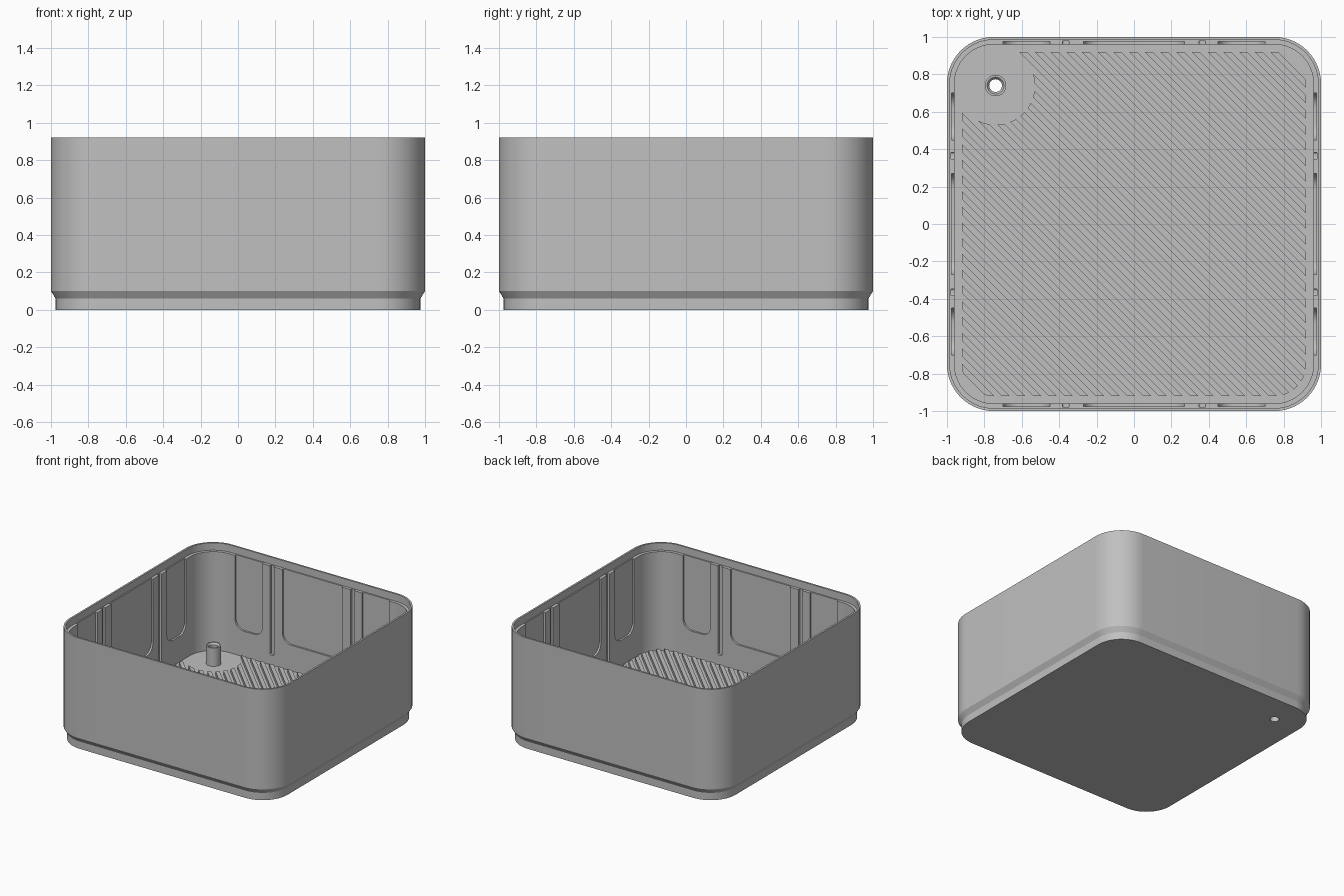
import bpy, bmesh, math
from mathutils import Matrix, Vector

if "Cube" in bpy.data.objects:
    bpy.data.objects.remove(bpy.data.objects["Cube"])

grey = bpy.data.materials.new("plain grey")
grey.use_nodes = True
COLOUR = (0.53, 0.53, 0.53, 1)
grey.diffuse_color = COLOUR
grey.node_tree.nodes["Principled BSDF"].inputs["Base Color"].default_value = COLOUR

FLOOR, LEDGE, TOP = 0.05, 0.86, 0.92
INNER = 0.96
DRAIN = Vector((-0.74, 0.74, 0))


def finish(name, bm):
    bmesh.ops.recalc_face_normals(bm, faces=bm.faces)
    mesh = bpy.data.meshes.new(name)
    bm.to_mesh(mesh)
    bm.free()
    mesh.materials.append(grey)
    obj = bpy.data.objects.new(name, mesh)
    bpy.context.collection.objects.link(obj)
    return obj


def select(obj):
    bpy.ops.object.select_all(action='DESELECT')
    obj.select_set(True)
    bpy.context.view_layer.objects.active = obj


def smooth(obj):
    select(obj)
    bpy.ops.object.shade_smooth_by_angle(angle=math.radians(25))


def boolean(obj, cutter, operation):
    select(obj)
    mod = obj.modifiers.new("cut", 'BOOLEAN')
    mod.object, mod.operation, mod.solver = cutter, operation, 'EXACT'
    bpy.ops.object.modifier_apply(modifier=mod.name)
    bpy.data.objects.remove(cutter)


def rounded_square(half, z, steps=14):
    """Points round a square whose corner arcs share fixed centres."""
    c, pts = 0.75, []
    for k, (sx, sy) in enumerate([(1, 1), (-1, 1), (-1, -1), (1, -1)]):
        for i in range(steps + 1):
            a = (k + i / steps) * math.pi / 2
            r = half - c
            pts.append((sx * c + r * math.cos(a), sy * c + r * math.sin(a), z))
    return pts


def loft(bm, loops, caps=True, closed=False):
    """Bridge matching loops of points into a skin."""
    rings = [[bm.verts.new(p) for p in loop] for loop in loops]
    pairs = list(zip(rings, rings[1:]))
    if closed:
        pairs.append((rings[-1], rings[0]))
    for a, b in pairs:
        for i in range(len(a)):
            j = (i + 1) % len(a)
            bm.faces.new((a[i], a[j], b[j], b[i]))
    if caps:
        bm.faces.new(rings[0])
        bm.faces.new(rings[-1])


def circle(radius, z, n=40):
    return [DRAIN + Vector((radius * math.cos(t), radius * math.sin(t), z))
            for t in (2 * math.pi * i / n for i in range(n))]


def wall_pocket(bm, x0, x1, z0, radius, depth, turn):
    """A slab with rounded lower corners that sinks into a wall's inner face."""
    z1 = LEDGE + 0.03
    outline = [(x1, z1), (x0, z1)]
    for cx, start in ((x0 + radius, math.pi), (x1 - radius, 1.5 * math.pi)):
        for i in range(9):
            a = start + i / 8 * math.pi / 2
            outline.append((cx + radius * math.cos(a), z0 + radius + radius * math.sin(a)))
    rot = Matrix.Rotation(turn, 3, 'Z')
    loft(bm, [[rot @ Vector((x, y, z)) for x, z in outline]
              for y in (INNER - 0.04, INNER + depth)])


# Box shell: stepped foot, straight walls, rebated rim and solid floor
profile = [(0.975, 0), (0.975, 0.06), (1, 0.1), (1, TOP), (0.985, TOP),
           (0.985, LEDGE), (INNER, LEDGE), (INNER, FLOOR)]
bm = bmesh.new()
loft(bm, [rounded_square(h, z) for h, z in profile])
box = finish("box_shell", bm)

# Shallow wall panels and narrow slots, repeated on the four walls
bm = bmesh.new()
for side in range(4):
    turn = side * math.pi / 2
    wall_pocket(bm, -0.27, 0.27, 0.26, 0.08, 0.015, turn)
    for s in (-1, 1):
        a, b = sorted((s * 0.45, s * 0.7))
        wall_pocket(bm, a, b, 0.26, 0.08, 0.015, turn)
        wall_pocket(bm, s * 0.365 - 0.017, s * 0.365 + 0.017, 0.13, 0.01, 0.019, turn)
# Drain hole through the floor
loft(bm, [circle(0.034, -0.1), circle(0.034, 0.3)])
boolean(box, finish("cutter", bm), 'DIFFERENCE')
smooth(box)

# Drain pipe with a chamfered mouth
bm = bmesh.new()
pipe = [(0.057, 0.04), (0.057, 0.2), (0.045, 0.2), (0.034, 0.185), (0.034, 0.04)]
loft(bm, [circle(r, z) for r, z in pipe], caps=False, closed=True)
smooth(finish("drain_pipe", bm))

# Diagonal floor ribs, trimmed to the floor outline and cleared round the drain
PITCH, WIDTH = 0.084, 0.043
bm = bmesh.new()
for k in range(-17, 25):
    c = k * PITCH - 0.367
    loops = []
    for z in (FLOOR - 0.01, FLOOR + 0.03):
        loops.append([((s + u) / 2, (s - u) / 2, z)
                      for s, u in ((c, -3), (c + WIDTH, -3), (c + WIDTH, 3), (c, 3))])
    loft(bm, loops)
ribs = finish("floor_ribs", bm)

bm = bmesh.new()
loft(bm, [rounded_square(0.92, -0.1), rounded_square(0.92, 0.3)])
boolean(ribs, finish("cutter", bm), 'INTERSECT')
bm = bmesh.new()
loft(bm, [circle(0.21, -0.2), circle(0.21, 0.4)])
boolean(ribs, finish("cutter", bm), 'DIFFERENCE')
smooth(ribs)
